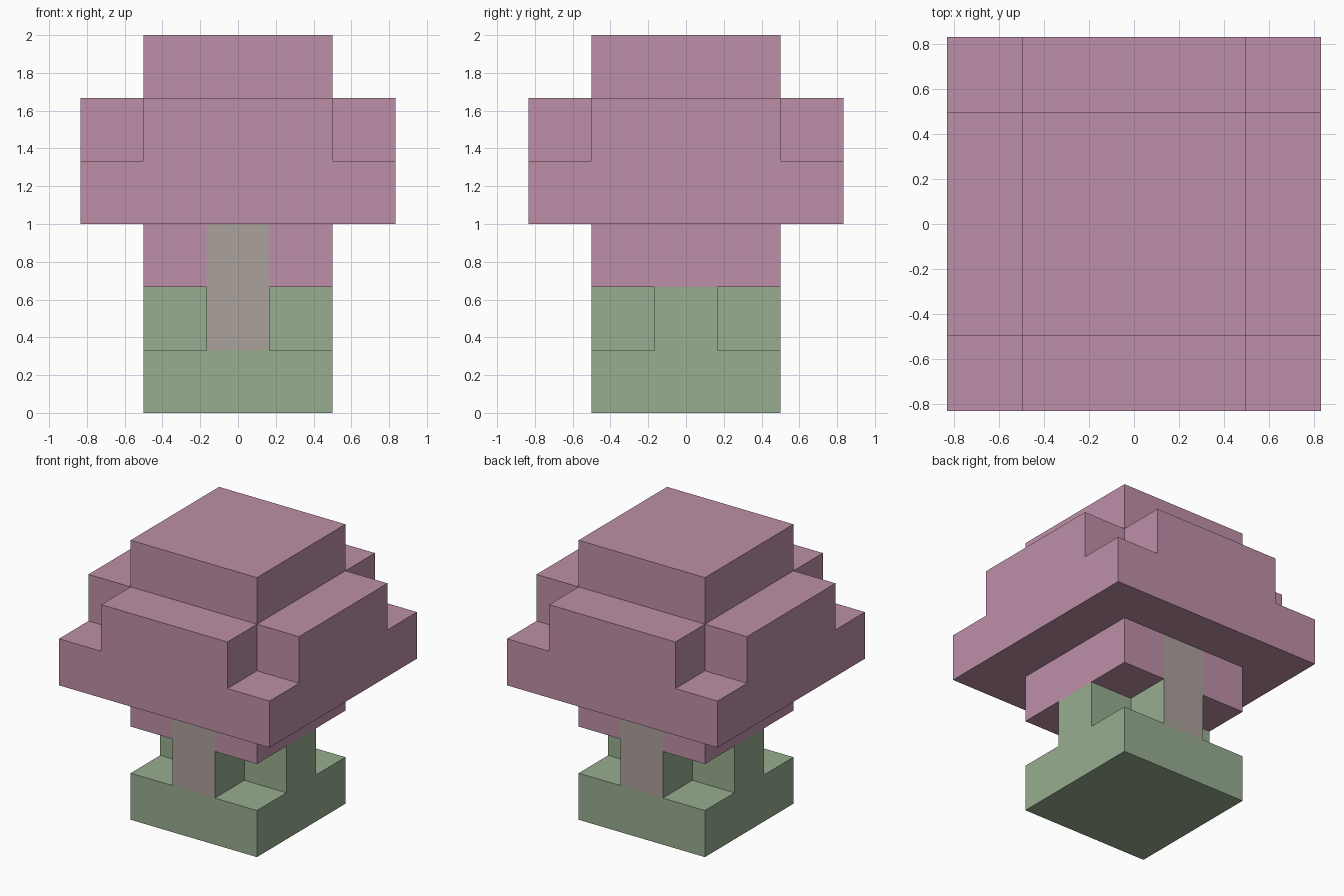
import bpy, bmesh

if "Cube" in bpy.data.objects:
    bpy.data.objects.remove(bpy.data.objects["Cube"])

U = 1 / 3  # one block of the model


def material(name, rgb):
    m = bpy.data.materials.new(name)
    m.diffuse_color = (*rgb, 1)
    m.use_nodes = True
    m.node_tree.nodes["Principled BSDF"].inputs["Base Color"].default_value = m.diffuse_color
    return m


PINK = material("pink blossom", (0.515, 0.275, 0.386))
GREEN = material("sage green", (0.314, 0.423, 0.279))
GREY = material("warm grey", (0.407, 0.356, 0.323))


def square(h):
    return [(-h, -h), (h, -h), (h, h), (-h, h)]


def plus(h, c):
    """Square of half-width h with its corners cut back to c."""
    quarter = [(h, -c), (h, c), (c, c)]
    pts = []
    for _ in range(4):
        pts += quarter
        quarter = [(-y, x) for x, y in quarter]
    return pts


def prism(name, outline, z0, z1, mats, top=True, bottom=True):
    """Extrude an outline (in blocks) between two heights (in blocks)."""
    bm = bmesh.new()
    lo = [bm.verts.new((x * U, y * U, z0 * U)) for x, y in outline]
    hi = [bm.verts.new((x * U, y * U, z1 * U)) for x, y in outline]
    n = len(outline)
    for i in range(n):
        j = (i + 1) % n
        bm.faces.new((lo[i], lo[j], hi[j], hi[i]))
    if top:
        bm.faces.new(hi)
    if bottom:
        bm.faces.new(lo[::-1])
    bm.normal_update()
    # the second colour is a stripe up the middle of the front and back
    if len(mats) > 1:
        for f in bm.faces:
            c = f.calc_center_median()
            if abs(f.normal.y) > 0.9 and abs(c.x) < 0.1 and abs(c.y) > 1.4 * U:
                f.material_index = 1
    me = bpy.data.meshes.new(name)
    bm.to_mesh(me)
    bm.free()
    for m in mats:
        me.materials.append(m)
    ob = bpy.data.objects.new(name, me)
    bpy.context.collection.objects.link(ob)
    return ob


# green foot and cross-shaped stem with grey front and back
prism("base", square(1.5), 0, 1, [GREEN])
prism("stem", plus(1.5, 0.5), 1, 2, [GREEN, GREY], top=False, bottom=False)

# pink collar, its front and back edges split for the grey stripe
collar = [(-1.5, -1.5), (-0.5, -1.5), (0.5, -1.5), (1.5, -1.5)]
collar += [(-x, -y) for x, y in collar]
prism("collar", collar, 2, 3, [PINK, GREY], top=False)

# pink stepped cap
prism("cap_brim", square(2.5), 3, 4, [PINK])
prism("cap_middle", plus(2.5, 1.5), 4, 5, [PINK], bottom=False)
prism("cap_crown", square(1.5), 5, 6, [PINK], bottom=False)
